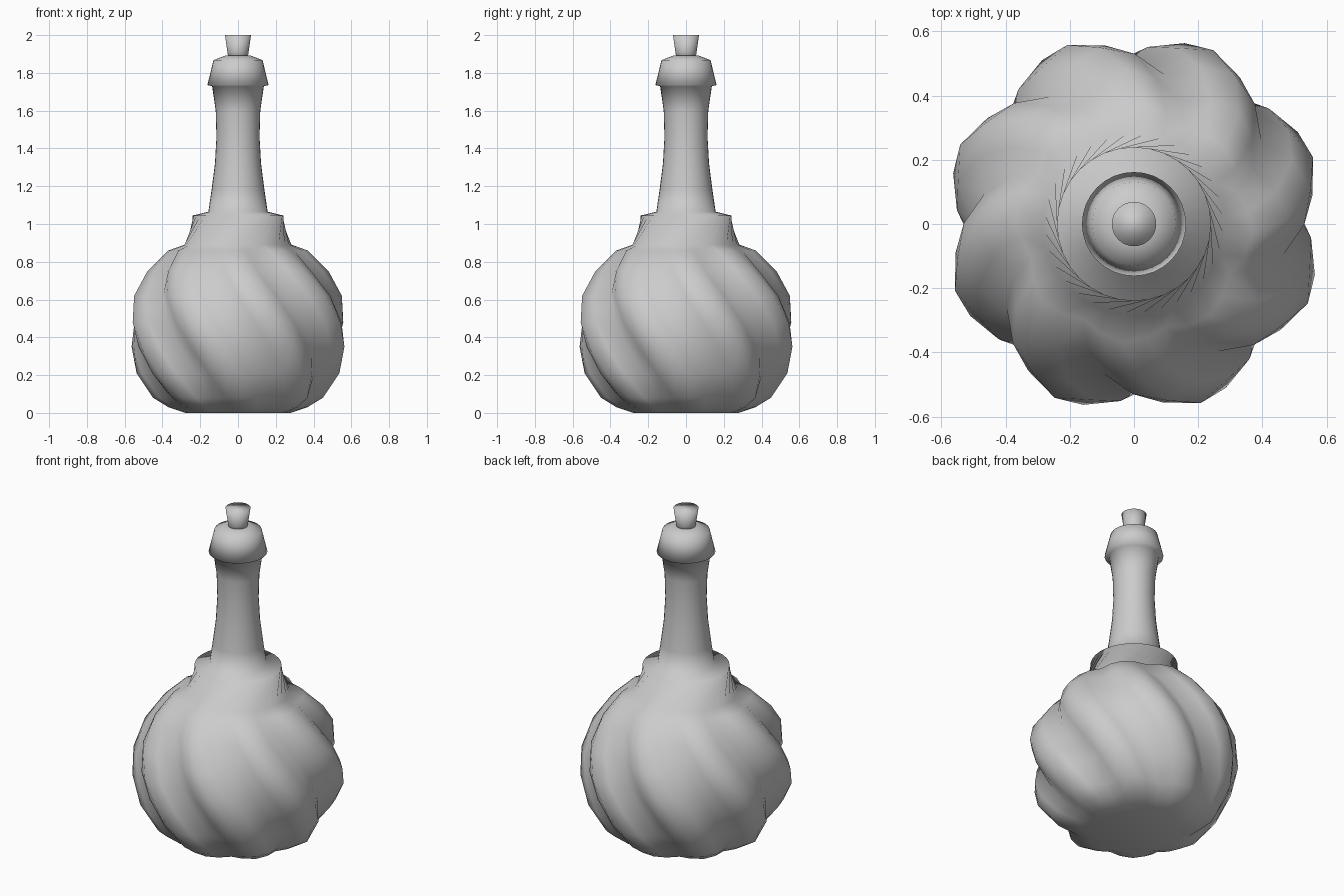
import bpy, bmesh, math

if "Cube" in bpy.data.objects:
    bpy.data.objects.remove(bpy.data.objects["Cube"])

glaze = bpy.data.materials.new("pale grey")
glaze.use_nodes = True
GREY = (0.6, 0.6, 0.6, 1)
glaze.diffuse_color = GREY
glaze.node_tree.nodes["Principled BSDF"].inputs["Base Color"].default_value = GREY

LOBES = 8
TWIST = math.radians(-68)   # turn per unit of height
VALLEY_Z = 0.45             # height where valleys meet the axes


def lathe(name, profile, sides):
    """Revolve (radius, height, groove depth) rings and cap both ends."""
    bm = bmesh.new()
    rings = []
    for radius, z, depth in profile:
        turn = TWIST * (z - VALLEY_Z) if depth else 0
        if not depth and z < 1:
            turn = TWIST * (0.89 - VALLEY_Z)
        ring = []
        for i in range(sides):
            a = math.tau * i / sides
            groove = abs(math.cos(a * LOBES / 2)) ** 3
            r = radius - depth * groove
            ring.append(bm.verts.new((r * math.cos(a + turn), r * math.sin(a + turn), z)))
        rings.append(ring)
    for low, high in zip(rings, rings[1:]):
        for i in range(sides):
            j = (i + 1) % sides
            bm.faces.new((low[i], low[j], high[j], high[i]))
    bm.faces.new(rings[0][::-1])
    bm.faces.new(rings[-1])
    for f in bm.faces:
        f.smooth = True
    mesh = bpy.data.meshes.new(name)
    bm.to_mesh(mesh)
    bm.free()
    mesh.materials.append(glaze)
    obj = bpy.data.objects.new(name, mesh)
    bpy.context.collection.objects.link(obj)
    return obj


# Twisted lobed body with its plain shoulder collar
body = [(0.28, 0, 0.02), (0.37, 0.03, 0.04), (0.45, 0.08, 0.06), (0.54, 0.21, 0.08),
        (0.585, 0.35, 0.09), (0.595, 0.48, 0.09), (0.56, 0.62, 0.085),
        (0.48, 0.75, 0.07), (0.37, 0.86, 0.035), (0.285, 0.89, 0)]
collar = [(0.24, 1.045, 0), (0.157, 1.065, 0)]
# Slender neck and flared lip
neck = [(0.14, 1.18, 0), (0.122, 1.32, 0), (0.114, 1.46, 0), (0.118, 1.6, 0), (0.137, 1.73, 0)]
lip = [(0.162, 1.735, 0), (0.13, 1.867, 0), (0.064, 1.893, 0)]
lathe("bottle", body + collar + neck + lip, 32)

# Tapered stopper
lathe("stopper", [(0.05, 1.87, 0), (0.056, 1.91, 0), (0.069, 2.0, 0)], 32)
